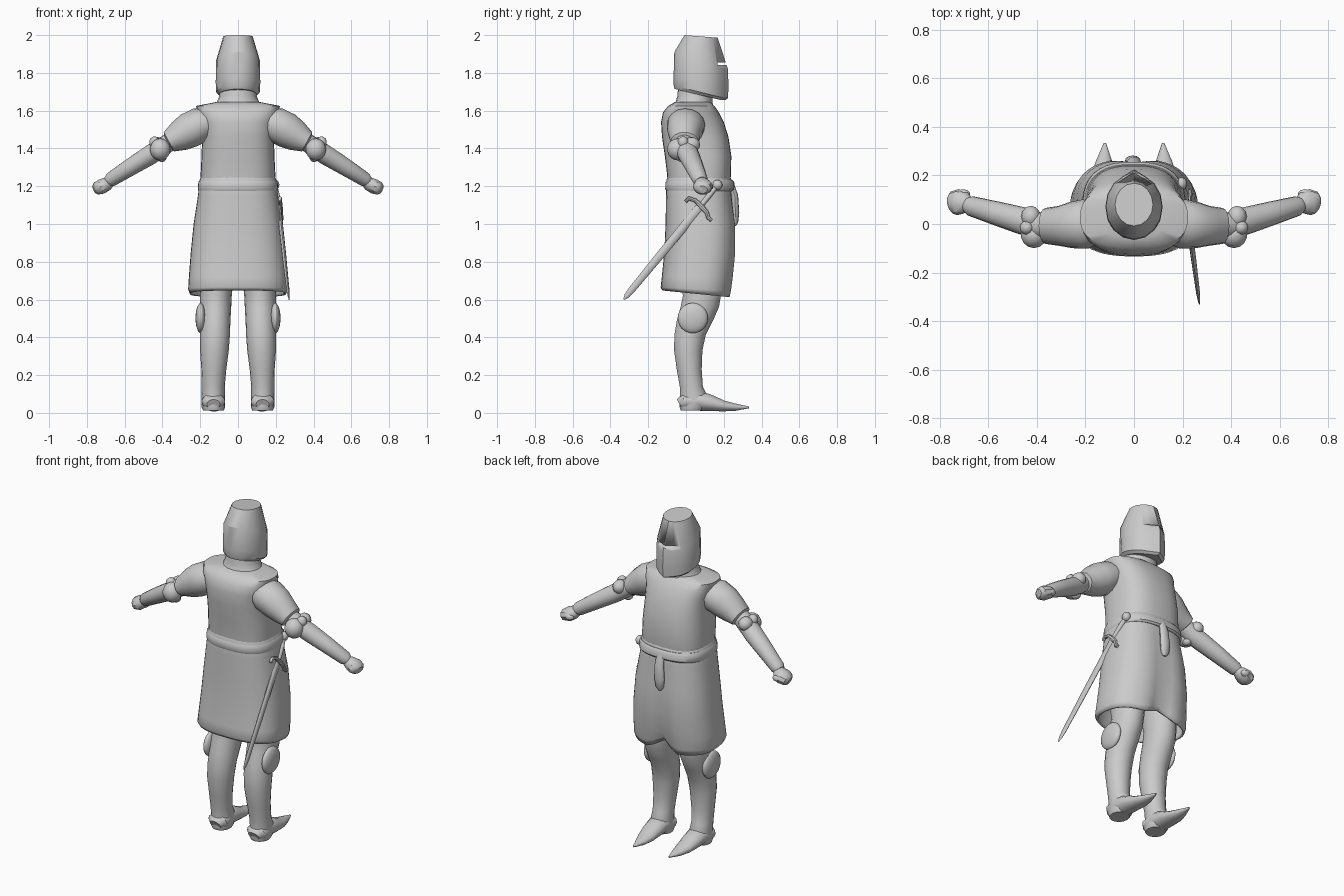
import bpy, bmesh, math
from mathutils import Vector

steel = bpy.data.materials.new("plain_grey")
steel.diffuse_color = (0.6, 0.6, 0.6, 1)


def finish(name, bm, angle=40):
    bmesh.ops.recalc_face_normals(bm, faces=bm.faces)
    me = bpy.data.meshes.new(name)
    bm.to_mesh(me)
    bm.free()
    ob = bpy.data.objects.new(name, me)
    bpy.context.collection.objects.link(ob)
    me.materials.append(steel)
    bpy.ops.object.select_all(action='DESELECT')
    bpy.context.view_layer.objects.active = ob
    ob.select_set(True)
    bpy.ops.object.shade_smooth_by_angle(angle=math.radians(angle))
    return ob


def skin(name, rings, caps=(True, True), angle=40):
    bm = bmesh.new()
    loops = [[bm.verts.new(p) for p in r] for r in rings]
    n = len(loops[0])
    for a, b in zip(loops, loops[1:]):
        for i in range(n):
            bm.faces.new((a[i], a[(i + 1) % n], b[(i + 1) % n], b[i]))
    if caps[0]:
        bm.faces.new(loops[0])
    if caps[1]:
        bm.faces.new(loops[-1])
    return finish(name, bm, angle)


def power(v, e):
    return math.copysign(abs(v) ** e, v)


def stack(rows, n=24, e=1.0, cx=0.0):
    """Level rings from rows of (z, y_back, y_front, half_width, tilt[, x])."""
    out = []
    for row in rows:
        z, y0, y1, rx, tilt = row[:5]
        x = row[5] if len(row) > 5 else cx
        ring = []
        for i in range(n):
            t = 2 * math.pi * i / n
            c, s = power(math.cos(t), e), power(math.sin(t), e)
            ring.append((x + rx * c, (y0 + y1) / 2 + (y1 - y0) / 2 * s, z + tilt * s))
        out.append(ring)
    return out


def tube(rows, n=14, up=(0, 0, 1)):
    """Rings across a path, rows of (x, y, z, side_radius, up_radius)."""
    pts = [Vector(r[:3]) for r in rows]
    out = []
    for i, r in enumerate(rows):
        d = (pts[min(i + 1, len(pts) - 1)] - pts[max(i - 1, 0)]).normalized()
        side = d.cross(Vector(up)).normalized()
        top = side.cross(d)
        out.append([pts[i] + side * r[3] * math.cos(2 * math.pi * k / n)
                    + top * r[4] * math.sin(2 * math.pi * k / n) for k in range(n)])
    return out


def ball(name, loc, size, seg=16, rot=None):
    bm = bmesh.new()
    bmesh.ops.create_uvsphere(bm, u_segments=seg, v_segments=seg // 2 + 2, radius=1)
    for v in bm.verts:
        p = Vector([v.co[i] * size[i] for i in range(3)])
        if rot:
            p = Vector(rot).to_track_quat('X', 'Z') @ p
        v.co = p + Vector(loc)
    return finish(name, bm, 60)


# Great helm: flat tilted crown, keeled face and dipping lower rim
helm_rings = stack([(1.685, -0.06, 0.19, 0.10, -0.03), (1.70, -0.065, 0.205, 0.116, -0.034),
                    (1.75, -0.066, 0.208, 0.118, -0.025), (1.865, -0.062, 0.205, 0.116, -0.045),
                    (1.993, -0.008, 0.168, 0.078, -0.007)], 16)
for ring in helm_rings[:4]:
    ring[4] = (0, ring[4][1] + 0.017, ring[4][2])
helm = skin("great_helm", helm_rings, angle=28)

# Eye slits cut into both sides of the face keel
bm = bmesh.new()
bmesh.ops.create_cube(bm, size=1)
for v in bm.verts:
    v.co = Vector((v.co.x * 0.16, v.co.y * 0.06 + 0.197, v.co.z * 0.014 + 1.848))
cutter = finish("slit_cutter", bm)
cutter.hide_render = True
cutter.hide_viewport = True
cutter.display_type = 'WIRE'
slit = helm.modifiers.new("eye_slits", 'BOOLEAN')
slit.object = cutter
slit.operation = 'DIFFERENCE'

# Neck and mail collar
skin("collar", stack([(1.60, -0.08, 0.15, 0.14, 0), (1.645, -0.055, 0.14, 0.112, 0),
                      (1.68, -0.045, 0.14, 0.098, 0), (1.76, -0.04, 0.14, 0.09, 0)], 20))

# Surcoat body
skin("surcoat_body", stack([(1.23, -0.098, 0.235, 0.196, 0), (1.26, -0.10, 0.238, 0.198, 0),
                            (1.36, -0.112, 0.24, 0.193, 0), (1.46, -0.127, 0.225, 0.190, 0),
                            (1.54, -0.132, 0.20, 0.198, 0), (1.59, -0.122, 0.175, 0.215, 0),
                            (1.625, -0.095, 0.15, 0.222, 0), (1.645, -0.06, 0.13, 0.12, 0)],
                           32, 0.75), angle=50)

# Surcoat skirt: open below, pleated at the front with a raised split hem
skirt_rings = stack([(1.252, -0.096, 0.23, 0.194, 0), (1.235, -0.104, 0.242, 0.203, 0),
                     (1.15, -0.106, 0.245, 0.212, 0), (1.0, -0.108, 0.265, 0.235, 0),
                     (0.85, -0.115, 0.268, 0.25, 0), (0.72, -0.128, 0.255, 0.26, 0),
                     (0.655, -0.134, 0.245, 0.264, -0.01), (0.63, -0.125, 0.238, 0.255, -0.018)],
                    40, 0.78)
for k, ring in enumerate(skirt_rings):
    for i, (x, y, z) in enumerate(ring):
        if y > 0.1:
            fold = max(0, 1 - abs(x) / 0.09) * max(0, k - 1) / 6
            ring[i] = (x, y - 0.035 * fold, z + (0.05 * fold if k > 5 else 0))
skirt = skin("surcoat_skirt", skirt_rings, (True, False), 45)
thick = skirt.modifiers.new("cloth_thickness", 'SOLIDIFY')
thick.thickness = 0.012
thick.offset = -1

# Belt and its hanging end
skin("belt", stack([(1.175, -0.105, 0.247, 0.209, 0.0), (1.185, -0.11, 0.256, 0.213, 0.0),
                    (1.22, -0.109, 0.256, 0.21, 0.0), (1.232, -0.10, 0.246, 0.203, 0.0)], 40, 0.78))
skin("belt_end", tube([(0.0, 0.235, 1.22, 0.022, 0.016), (0.0, 0.258, 1.15, 0.028, 0.018),
                       (-0.005, 0.262, 1.06, 0.032, 0.02), (-0.005, 0.26, 1.01, 0.026, 0.016),
                       (-0.005, 0.257, 0.99, 0.01, 0.008)], 12, (0, 1, 0)))

for side, s in (("right", 1), ("left", -1)):
    # Leg from hip to ankle
    skin(side + "_leg", stack([(r[0], r[1], r[2], r[3], 0, s * r[4]) for r in (
        (1.05, -0.06, 0.18, 0.085, 0.095), (0.80, -0.04, 0.20, 0.092, 0.108),
        (0.62, -0.018, 0.186, 0.084, 0.117), (0.56, -0.03, 0.176, 0.083, 0.119),
        (0.49, -0.05, 0.145, 0.08, 0.12), (0.41, -0.063, 0.105, 0.079, 0.122),
        (0.33, -0.064, 0.088, 0.076, 0.125), (0.23, -0.05, 0.084, 0.066, 0.128),
        (0.14, -0.034, 0.09, 0.061, 0.131), (0.08, -0.032, 0.12, 0.061, 0.131),
        (0.03, -0.035, 0.11, 0.062, 0.130), (0.012, -0.028, 0.09, 0.054, 0.130))], 18))

    # Pointed shoe
    skin(side + "_shoe", tube([(s * 0.130, -0.034, 0.045, 0.035, 0.03),
                               (s * 0.130, -0.01, 0.058, 0.062, 0.045),
                               (s * 0.131, 0.07, 0.065, 0.063, 0.055),
                               (s * 0.130, 0.14, 0.05, 0.058, 0.042),
                               (s * 0.127, 0.20, 0.036, 0.05, 0.029),
                               (s * 0.123, 0.26, 0.03, 0.033, 0.02),
                               (s * 0.12, 0.333, 0.029, 0.005, 0.005)], 14))

    # Knee guard on the outer side
    ball(side + "_knee_guard", (s * 0.197, 0.036, 0.502), (0.028, 0.08, 0.08), 20)

    # Padded sleeve
    skin(side + "_sleeve", tube([(s * 0.13, 0.01, 1.55, 0.08, 0.06),
                                 (s * 0.20, 0.0, 1.525, 0.102, 0.094),
                                 (s * 0.26, -0.005, 1.495, 0.095, 0.094),
                                 (s * 0.31, -0.008, 1.465, 0.082, 0.082),
                                 (s * 0.365, -0.008, 1.435, 0.074, 0.058),
                                 (s * 0.372, -0.008, 1.431, 0.05, 0.04)], 16))

    # Forearm, with flared cuff
    skin(side + "_forearm", tube([(s * 0.34, -0.01, 1.45, 0.05, 0.045),
                                  (s * 0.41, -0.004, 1.40, 0.056, 0.052),
                                  (s * 0.47, 0.016, 1.362, 0.056, 0.052),
                                  (s * 0.56, 0.042, 1.307, 0.05, 0.047),
                                  (s * 0.672, 0.074, 1.236, 0.041, 0.039),
                                  (s * 0.69, 0.08, 1.225, 0.03, 0.028)], 16))

    # Elbow guard: cup, boss and lower stud
    ball(side + "_elbow_cup", (s * 0.412, -0.045, 1.395), (0.055, 0.055, 0.058), 14)
    ball(side + "_elbow_boss", (s * 0.442, -0.015, 1.432), (0.03, 0.03, 0.032), 10)
    ball(side + "_elbow_strap", (s * 0.425, 0.03, 1.42), (0.04, 0.045, 0.04), 12)
    ball(side + "_elbow_stud", (s * 0.402, -0.02, 1.35), (0.025, 0.03, 0.022), 10)

    # Closed fist and thumb
    skin(side + "_fist", tube([(s * 0.672, 0.076, 1.228, 0.026, 0.026),
                               (s * 0.695, 0.085, 1.212, 0.045, 0.037),
                               (s * 0.725, 0.09, 1.197, 0.054, 0.041),
                               (s * 0.75, 0.088, 1.187, 0.046, 0.035),
                               (s * 0.762, 0.086, 1.182, 0.028, 0.022)], 10), angle=35)
    ball(side + "_thumb", (s * 0.703, 0.122, 1.197), (0.03, 0.022, 0.02), 10)

# Sword: pommel, grip, curved guard and tapered blade, hung on the right hip
pommel, guard, tip = (Vector(p) for p in ((0.195, 0.166, 1.207), (0.216, 0.078, 1.095), (0.27, -0.33, 0.60)))
ball("sword_pommel", pommel, (0.024, 0.027, 0.027), 12)
skin("sword_grip", tube([(*pommel, 0.012, 0.012), (*pommel.lerp(guard, 0.5), 0.017, 0.015),
                         (*guard, 0.014, 0.014)], 10))
skin("sword_guard", tube([(0.222, -0.002, 1.118, 0.009, 0.009), (0.222, 0.015, 1.136, 0.011, 0.011),
                          (0.222, 0.05, 1.124, 0.011, 0.011), (0.224, 0.083, 1.09, 0.015, 0.013),
                          (0.226, 0.11, 1.062, 0.011, 0.011), (0.23, 0.118, 1.033, 0.011, 0.011),
                          (0.23, 0.136, 1.018, 0.009, 0.009)], 8, (1, 0, 0)))
skin("sword_blade", tube([(*guard.lerp(tip, t), w, d) for t, w, d in (
    (0, 0.024, 0.012), (0.5, 0.022, 0.011), (0.9, 0.018, 0.008), (0.96, 0.014, 0.005),
    (1, 0.003, 0.002))], 8, (1, 0, 0)), angle=50)
